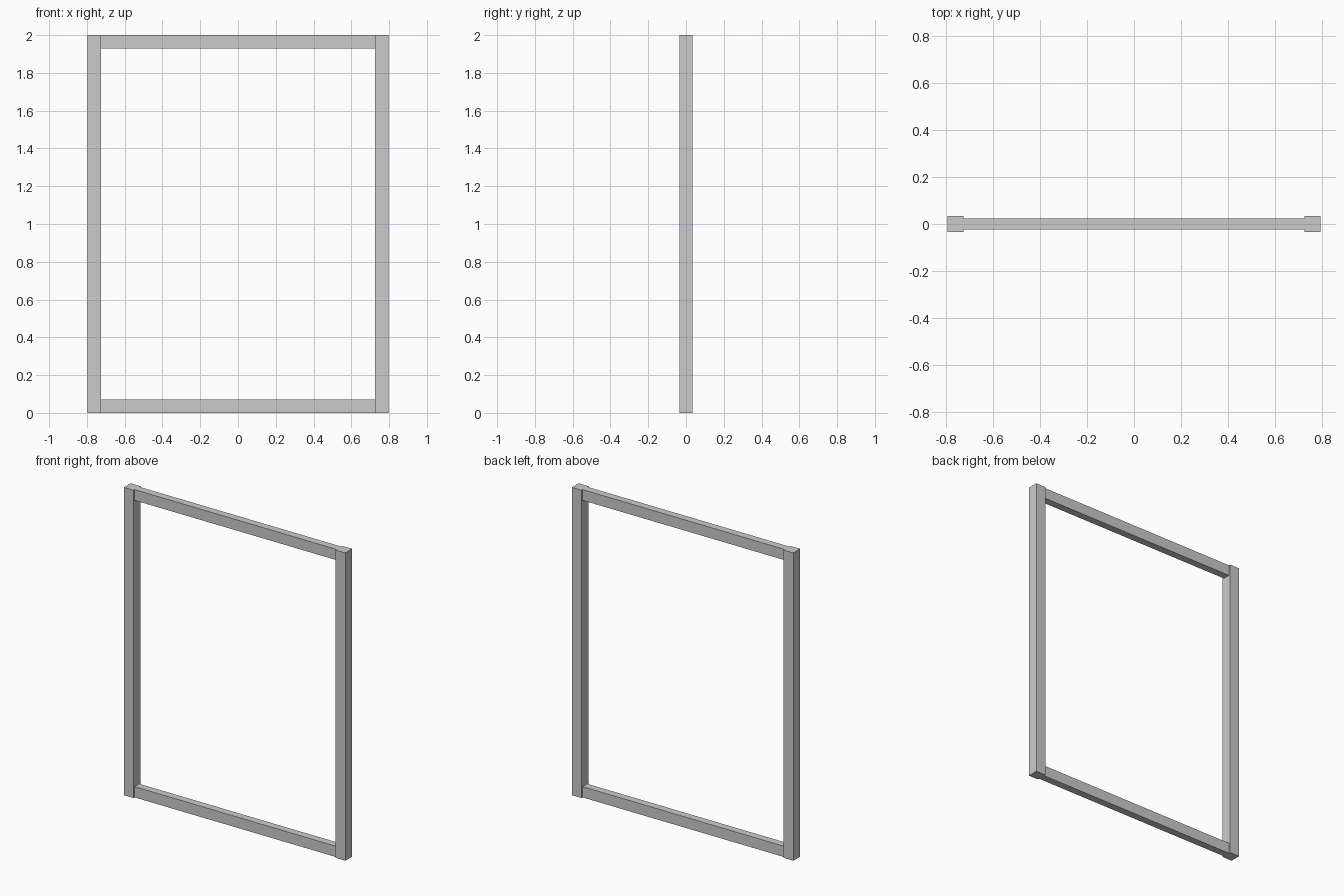
import bpy

if "Cube" in bpy.data.objects:
    bpy.data.objects.remove(bpy.data.objects["Cube"])

W = 0.796      # half width of the frame
T = 0.07       # visible thickness of posts and rails
POST_D = 0.07  # post depth
RAIL_D = 0.048 # rail depth
H = 2.0


def box(name, size, loc):
    bpy.ops.mesh.primitive_cube_add(size=1, location=loc)
    ob = bpy.context.object
    ob.name = name
    ob.scale = size
    bpy.ops.object.transform_apply(location=False, rotation=False, scale=True)
    return ob


# Upright posts
for side, s in (("left", -1), ("right", 1)):
    box(f"{side}_post", (T, POST_D, H), (s * (W - T / 2), 0, H / 2))

# Thinner rails butted between the posts
for level, z in (("bottom", T / 2), ("top", H - T / 2)):
    box(f"{level}_rail", (2 * (W - T), RAIL_D, T), (0, 0, z))
